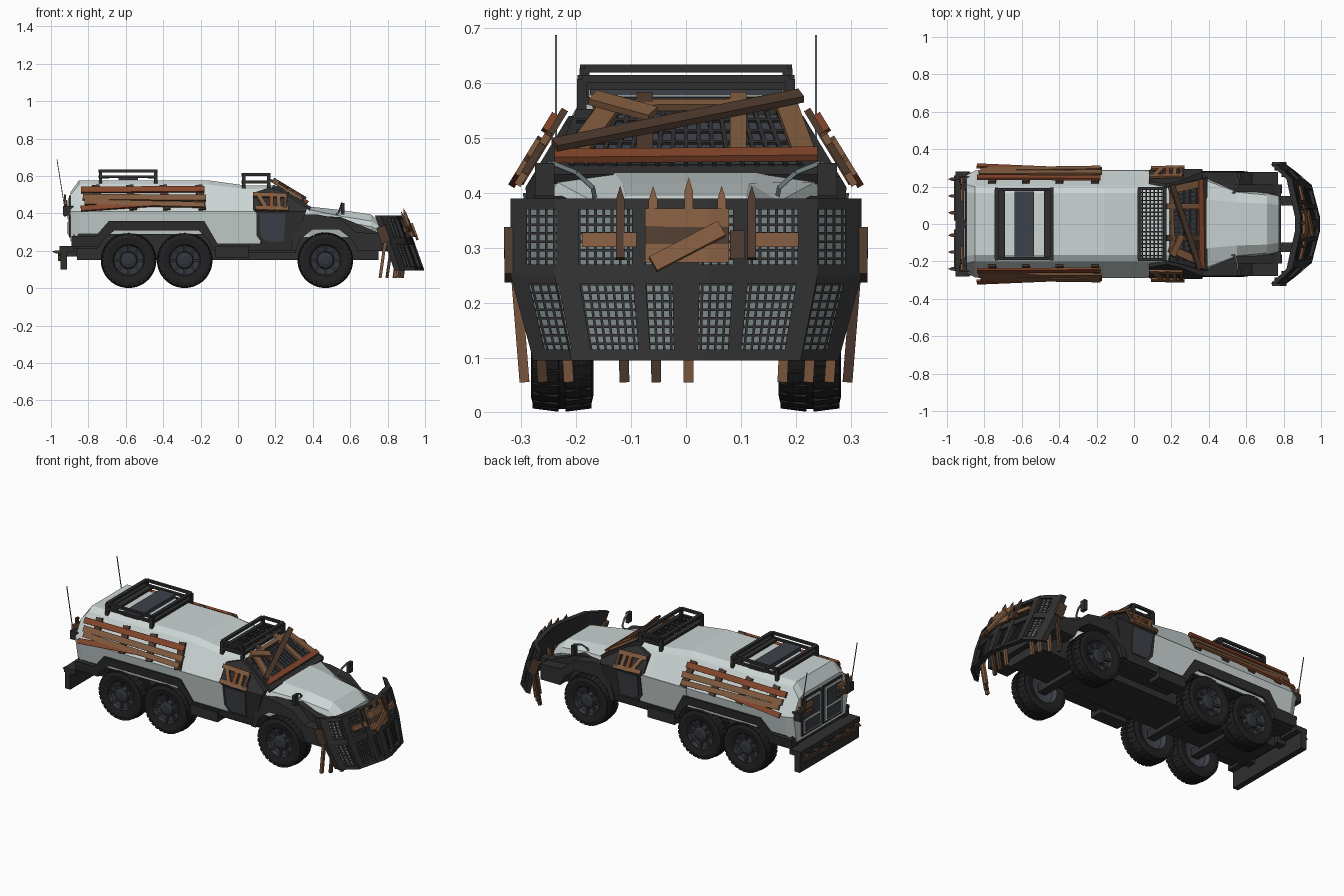
import bpy, bmesh, math, random
from mathutils import Vector as V

if "Cube" in bpy.data.objects:
    bpy.data.objects.remove(bpy.data.objects["Cube"])
random.seed(4)

def mat(name, r, g, b):
    m = bpy.data.materials.new(name)
    m.diffuse_color = (r, g, b, 1)
    m.use_nodes = True
    m.node_tree.nodes["Principled BSDF"].inputs["Base Color"].default_value = m.diffuse_color
    return m
WHITE = mat("pale grey paint", .60, .67, .66)
DARK = mat("dark metal", .028, .028, .029)
TYRE = mat("black rubber", .015, .015, .015)
SLATE = mat("slate glass", .048, .054, .068)
RIM = mat("dark rim", .032, .036, .046)
STEEL = mat("steel mesh", .17, .21, .22)
WOOD = mat("brown wood", .22, .105, .05)
OLD = mat("dark wood", .075, .042, .027)
RED = mat("red wood", .24, .062, .025)

def add(name, verts, faces, m):
    me = bpy.data.meshes.new(name)
    me.from_pydata([tuple(v) for v in verts], [], faces)
    bm = bmesh.new(); bm.from_mesh(me)
    bmesh.ops.recalc_face_normals(bm, faces=bm.faces)
    bm.to_mesh(me); bm.free()
    me.materials.append(m)
    o = bpy.data.objects.new(name, me)
    bpy.context.collection.objects.link(o)
    return o

def plank(name, a, b, w, t, n, m, tip=0):
    """Board from a to b, width w, thickness t along n, optional pointed end."""
    a, b, n = V(a), V(b), V(n)
    d = (b - a).normalized()
    s = d.cross(n).normalized() * w / 2
    u = s.cross(d).normalized() * t / 2
    vs = [p + i * s + j * u for p in (a, b) for i, j in ((-1, -1), (1, -1), (1, 1), (-1, 1))]
    fs = [(0, 1, 2, 3)] + [(i, (i + 1) % 4, 4 + (i + 1) % 4, 4 + i) for i in range(4)]
    if tip:
        vs.append(b + d * tip)
        fs += [(4 + i, 4 + (i + 1) % 4, 8) for i in range(4)]
    else:
        fs.append((4, 5, 6, 7))
    return add(name, vs, fs, m)

def box(name, x0, x1, y0, y1, z0, z1, m):
    ym = (y0 + y1) / 2; zm = (z0 + z1) / 2
    return plank(name, (x0, ym, zm), (x1, ym, zm), abs(y1 - y0), z1 - z0, (0, 0, 1), m)

def lathe(name, prof, m, n=28):
    k = len(prof)
    vs = [(r * math.cos(2 * math.pi * i / n), y, r * math.sin(2 * math.pi * i / n)) for i in range(n) for r, y in prof]
    fs = [(i * k + j, i * k + j + 1, (i + 1) % n * k + j + 1, (i + 1) % n * k + j) for i in range(n) for j in range(k - 1)]
    return add(name, vs, fs, m)

def side_y(z):
    return .285 - .085 * (z - .41) / .14 if z > .41 else .285 - .025 * (.41 - z) / .17

def side_plate(name, pts, y0, y1, m, follow=True):
    """Side-view polygon extruded in y, following the hull flank, on both sides."""
    k = len(pts)
    for s in (-1, 1):
        vs = [(x, y, z) for y in (y0, y1) for x, z in pts]
        fs = [tuple(range(k)), tuple(range(k, 2 * k))] + [(i, (i + 1) % k, k + (i + 1) % k, k + i) for i in range(k)]
        o = add(name, vs, fs, m)
        bm = bmesh.new(); bm.from_mesh(o.data)
        if follow:
            bmesh.ops.bisect_plane(bm, geom=bm.verts[:] + bm.edges[:] + bm.faces[:], plane_co=(0, 0, .41), plane_no=(0, 0, 1))
        for v in bm.verts:
            v.co.y = s * (v.co.y + (side_y(v.co.z) if follow else 0))
        bmesh.ops.recalc_face_normals(bm, faces=bm.faces)
        bm.to_mesh(o.data); bm.free()

# Armoured hull: sections of (y, z) from bottom to roof
secs = [(-.895, (.23, .25), (.262, .41), (.21, .50), (.17, .515)),
        (-.85, (.265, .29), (.285, .41), (.2, .555), (.165, .577)),
        (-.16, (.265, .29), (.285, .41), (.2, .555), (.165, .577)),
        (.05, (.265, .29), (.285, .41), (.2, .53), (.165, .548)),
        (.19, (.265, .27), (.28, .41), (.2, .535), (.165, .55)),
        (.38, (.24, .27), (.25, .39), (.235, .42), (.13, .437)),
        (.55, (.16, .27), (.18, .36), (.17, .385), (.115, .418)),
        (.71, (.14, .27), (.165, .33), (.155, .36), (.11, .395)),
        (.775, (.12, .25), (.15, .30), (.14, .32), (.10, .34))]
hv, hf = [], []
for x, *p in secs:
    hv += [(x, y, z) for y, z in p] + [(x, -y, z) for y, z in reversed(p)]
for i in range(len(secs) - 1):
    hf += [(i * 8 + j, i * 8 + (j + 1) % 8, i * 8 + 8 + (j + 1) % 8, i * 8 + 8 + j) for j in range(8)]
hf += [tuple(range(8)), tuple(range(len(hv) - 8, len(hv)))]
add("hull", hv, hf, WHITE)
side_plate("flank_panel", [(-.2, .41), (-.2, .3), (-.1, .235), (.12, .235), (.12, .41)], -.04, .003, WHITE)

# Rear wheel arches, front fenders, cab frame and doors
side_plate("rear_arch", [(-.89, .28), (-.76, .28), (-.69, .36), (-.18, .36), (-.11, .24), (.3, .24), (.3, .2), (-.13, .2),
           (-.16, .26), (-.21, .31), (-.66, .31), (-.73, .25), (-.74, .22), (-.89, .22)], -.05, .01, DARK)
side_plate("front_fender", [(.29, .24), (.34, .395), (.42, .395), (.55, .37), (.63, .30), (.77, .29), (.77, .2), (.64, .2),
           (.61, .26), (.54, .315), (.40, .315), (.33, .26), (.31, .2), (.28, .2)], .185, .277, DARK, False)
side_plate("fender_top", [(.46, .385), (.55, .38), (.66, .335), (.79, .28), (.6, .28)], .162, .21, DARK, False)
side_plate("cab_frame", [(.08, .51), (.17, .54), (.23, .52), (.37, .43), (.36, .4), (.31, .24), (.13, .24), (.1, .28), (.1, .4), (.08, .42)], -.03, .008, DARK)
side_plate("door_panel", [(.115, .4), (.255, .4), (.245, .25), (.15, .25), (.12, .28)], .005, .014, SLATE)
side_plate("side_step", [(-.12, .225), (.06, .225), (.06, .165), (-.12, .165)], .2, .28, DARK, False)

# Underbody
box("chassis", -.86, .75, -.13, .13, .15, .29, DARK)
box("belly_pan", -.12, .31, -.25, .25, .19, .3, DARK)
box("rear_floor", -.88, -.75, -.25, .25, .21, .29, DARK)
box("arch_lining", -.75, -.1, -.26, .26, .285, .3, DARK)
box("nose_guard", .7, .785, -.2, .2, .2, .29, DARK)

# Wheels
def wheel(x, s):
    parts = [lathe("tyre", [(.085, -.05), (.12, -.057), (.137, -.053), (.144, -.038), (.144, .038), (.137, .053), (.12, .057), (.085, .05)], TYRE),
             lathe("rim", [(.086, .05), (.078, .03), (.048, .022), (.042, .045), (.022, .052), (0, .052)], RIM),
             lathe("rim_back", [(.086, -.05), (.075, -.02), (.03, -.01), (0, -.01)], SLATE)]
    for i in range(32):
        a = 2 * math.pi * i / 32
        for k in (-1, 1):
            aa = a + k * .05
            d = V((math.cos(aa), 0, math.sin(aa)))
            parts.append(plank("tread_block", d * .144 + V((0, k * .006, 0)), d * .138 + V((0, k * .053, 0)), .02, .009, d, TYRE))
    for i in range(8):
        a = 2 * math.pi * i / 8
        d = V((math.cos(a), 0, math.sin(a)))
        parts.append(plank("rim_rib", d * .045 + V((0, .036, 0)), d * .082 + V((0, .042, 0)), .014, .012, (0, 1, 0), DARK))
    for o in parts:
        o.location = (x, s * .226, .15)
        o.rotation_euler.z = 0 if s > 0 else math.pi
for x in (-.585, -.285, .467):
    plank("axle", (x, -.2, .15), (x, .2, .15), .05, .05, (0, 0, 1), DARK)
    for s in (-1, 1):
        wheel(x, s)

# Windscreen frame, glass, bars and boards
wn = V((.51, 0, .86))
def W(y, z, o=.008):
    return V((.19 + (.56 - z) / .12 * .2, y, z - .01)) + wn * o
def slab(name, zs, ys, o, m):
    q = [W(sg * y, z, o + k) for k in (-.02, 0) for y, z, sg in ((ys[0], zs[0], -1), (ys[0], zs[0], 1), (ys[1], zs[1], 1), (ys[1], zs[1], -1))]
    add(name, q, [(0, 1, 2, 3), (4, 5, 6, 7)] + [(i, (i + 1) % 4, 4 + (i + 1) % 4, 4 + i) for i in range(4)], m)
slab("windscreen_frame", (.56, .44), (.2, .25), .004, DARK)
slab("windscreen_glass", (.548, .458), (.175, .215), .006, SLATE)
for i in range(-8, 9):
    plank("windscreen_bar", W(i * .021, .55), W(i * .026, .455), .008, .006, wn, DARK)
for z in (.475, .495, .515, .535):
    plank("windscreen_bar", W(-.2, z), W(.2, z), .008, .006, wn, DARK)
for y0, z0, y1, z1, w, m, o in ((-.24, .462, .24, .466, .03, RED, .018), (-.17, .556, .18, .558, .02, WOOD, .016),
        (-.13, .565, -.2, .47, .04, WOOD, .015), (-.075, .575, -.075, .462, .03, OLD, .016), (.095, .575, .095, .462, .03, WOOD, .016),
        (.18, .565, .215, .47, .04, WOOD, .015), (-.24, .472, .21, .562, .03, OLD, .03), (-.17, .56, -.06, .53, .035, WOOD, .028)):
    plank("windscreen_board", W(y0, z0, o), W(y1, z1, o), w, .013, wn, m)

# Boards along the flanks and the cab doors
def flank_board(x0, z0, x1, z1, w, m, o, s):
    f = lambda x, z: (x, s * (.285 - .085 * (z - .41) / .14 + o), z)
    plank("flank_board", f(x0, z0), f(x1, z1), w, .013, (0, s * .85, .52), m)
for s in (-1, 1):
    for b in ((-.84, .525, -.18, .53, .034, RED), (-.83, .487, -.17, .482, .034, WOOD), (-.82, .46, -.18, .445, .03, WOOD), (-.84, .425, -.45, .452, .03, RED)):
        flank_board(*b, .035, s)
    for x in (-.76, -.58, -.40, -.21):
        flank_board(x, .55, x + .02, .42, .04, OLD, .022, s)
    for b in ((.08, .5, .26, .495, .025, WOOD), (.09, .43, .27, .425, .025, WOOD), (.11, .495, .15, .43, .022, WOOD),
              (.18, .51, .18, .415, .022, RED), (.215, .505, .22, .42, .022, WOOD), (.255, .49, .25, .42, .02, OLD)):
        flank_board(*b, .025, s)

# Roof racks and hatch
def rack(x0, x1, y, zs, base):
    for z in zs:
        for s in (-1, 1):
            plank("rack_rail", (x0, s * y, z), (x1, s * y, z), .016, .014, (0, 0, 1), DARK)
        for x in (x0, x1):
            plank("rack_crossbar", (x, -y, z), (x, y, z), .02, .014, (0, 0, 1), DARK)
    for x in (x0, x1):
        for s in (-1, 1):
            plank("rack_post", (x, s * y, base), (x, s * y, zs[-1]), .018, .018, (1, 0, 0), DARK)
rack(-.735, -.44, .185, (.597, .627), .54)
for x in (-.715, -.455):
    box("rack_plate", x - .025, x + .025, -.18, .18, .588, .6, DARK)
box("roof_hatch", -.64, -.535, -.175, .175, .578, .6, SLATE)
rack(.03, .165, .19, (.568, .608), .52)
for i in range(6):
    plank("rack_mesh", (.045 + i * .021, -.185, .57), (.045 + i * .021, .185, .57), .007, .007, (0, 0, 1), DARK)
for i in range(-8, 9):
    plank("rack_mesh", (.03, i * .021, .57), (.165, i * .021, .57), .007, .007, (0, 0, 1), DARK)

# Bowed front plough
def P(y, z, o=0):
    k = 1 - .13 * max(0, .25 - z) / .155
    a = abs(y)
    bow = .045 * max(0, a - .04) / .2 + (.07 * (a - .24) / .085 if a > .24 else 0)
    return V((.89 + .105 * (.39 - z) / .295 - bow + o, y * k, z))
def patch(name, y0, y1, z0, z1, m, o=0, t=.022):
    ys = [y0] + [y for y in (-.24, -.04, .04, .24) if y0 < y < y1] + [y1]
    n = len(ys) - 1
    zs = [z0, .25, z1] if z0 < .25 < z1 else [z0, z1]
    c = [(z, 0) for z in zs] + [(z, -t) for z in reversed(zs)]
    k = len(c)
    vs = [P(y, z, o + d) for y in ys for z, d in c]
    fs = [(i * k + j, i * k + (j + 1) % k, i * k + k + (j + 1) % k, i * k + k + j) for i in range(n) for j in range(k)]
    add(name, vs, fs + [tuple(range(k)), tuple(range(k * n, k * n + k))], m)
for z0, z1 in ((.095, .115), (.235, .27), (.37, .39)):
    patch("plough_beam", -.32, .32, z0, z1, DARK, 0, .03)
for y, w in ((-.305, .03), (-.216, .04), (-.086, .024), (0, .05), (.1, .028), (.222, .038), (.305, .03)):
    patch("plough_post", y - w / 2, y + w / 2, .1, .385, DARK, .002, .032)
patch("plough_sheet", -.31, .31, .1, .385, STEEL, -.022, .004)
patch("plough_back", -.31, .31, .1, .385, DARK, -.026, .005)
for i in range(-20, 21):
    patch("plough_mesh", i * .015 - .0025, i * .015 + .0025, .1, .38, DARK, -.016, .006)
for i in range(18):
    patch("plough_mesh", -.31, .31, .107 + i * .0155, .112 + i * .0155, DARK, -.016, .006)
for s in (-1, 1):
    box("plough_arm", .7, .86, s * .1, s * .15, .2, .26, DARK)
    plank("plough_wing", P(s * .32, .245, -.02), P(s * .32, .33, -.02), .05, .024, (0, 1, 0), OLD)
for y, m in ((-.12, OLD), (-.06, WOOD), (.005, WOOD), (.065, WOOD), (.12, OLD)):
    t = .385 if abs(y) > .01 else .4
    plank("plough_stake", P(y, .28, .008), P(y, t, .008), .016, .014, (1, 0, 0), m, .03)
for y in (-.31, -.275, -.225, -.118, -.057, .005, .185, .235, .275, .31):
    a = P(y, .22, -.045); b = P(y, .1, -.115)
    plank("ground_stake", (a.x, y, .25), (b.x, y * .95, .056), .018, .016, (1, 0, 0), random.choice((WOOD, OLD)))
for z, m in ((.285, WOOD), (.318, OLD), (.35, WOOD)):
    patch("plough_board", -.075, .078, z - .012, z + .022, m, .018, .014)
plank("plough_board", P(-.06, .27, .028), P(.065, .335, .028), .03, .012, (1, 0, .3), WOOD)
patch("plough_board", -.19, -.09, .302, .328, WOOD, .014, .012)
patch("plough_board", .12, .205, .302, .328, WOOD, .014, .012)
patch("plough_board", .08, .108, .28, .332, OLD, .014, .012)

# Mirrors, aerials and nose lamps
for s in (-1, 1):
    pts = [(.52, .165, .385), (.54, .17, .41), (.55, .2, .437), (.555, .245, .455), (.555, .262, .44)]
    for a, b in zip(pts, pts[1:]):
        plank("mirror_arm", (a[0], s * a[1], a[2]), (b[0], s * b[1], b[2]), .008, .008, (1, 0, .1), STEEL)
    box("mirror", .55, .57, s * .24, s * .275, .395, .455, DARK)
    plank("aerial", (-.925, s * .237, .42), (-.968, s * .237, .688), .004, .004, (0, 1, 0), STEEL)
    box("aerial_mount", -.935, -.88, s * .22, s * .255, .39, .44, DARK)
    box("nose_lamp", .77, .785, s * .07, s * .13, .275, .315, SLATE)
    # Rear doors with windows and boards
    box("door_surround", -.903, -.88, s * .01, s * .19, .27, .495, DARK)
    box("door_skin", -.908, -.88, s * .022, s * .178, .282, .483, WHITE)
    box("door_window", -.912, -.88, s * .035, s * .165, .37, .47, SLATE)
    box("door_lower", -.911, -.88, s * .035, s * .165, .29, .355, SLATE)
    for z0, z1, m in ((.45, .46, WOOD), (.41, .4, OLD)):
        plank("rear_board", (-.922, s * .12, z0), (-.922, s * .25, z1), .026, .013, (1, 0, 0), m)
    plank("rear_board", (-.925, s * .2, .5), (-.925, s * .21, .385), .024, .012, (1, 0, 0), OLD)
    box("bumper_bracket", -.94, -.86, s * .1, s * .15, .17, .225, DARK)

# Rear bumper with spikes
box("bumper_plate", -.95, -.915, -.28, .28, .1, .2, DARK)
box("bumper_top", -.955, -.88, -.28, .28, .195, .225, DARK)
for y in (-.24, -.15, -.06, .06, .15, .24):
    plank("bumper_spike", (-.94, y, .195), (-.975, y, .195), .018, .016, (0, 0, 1), OLD, .02)
for y0, y1, z in ((-.25, -.03, .165), (.02, .26, .155)):
    plank("bumper_board", (-.956, y0, z), (-.956, y1, z + .012), .02, .012, (1, 0, 0), OLD)
